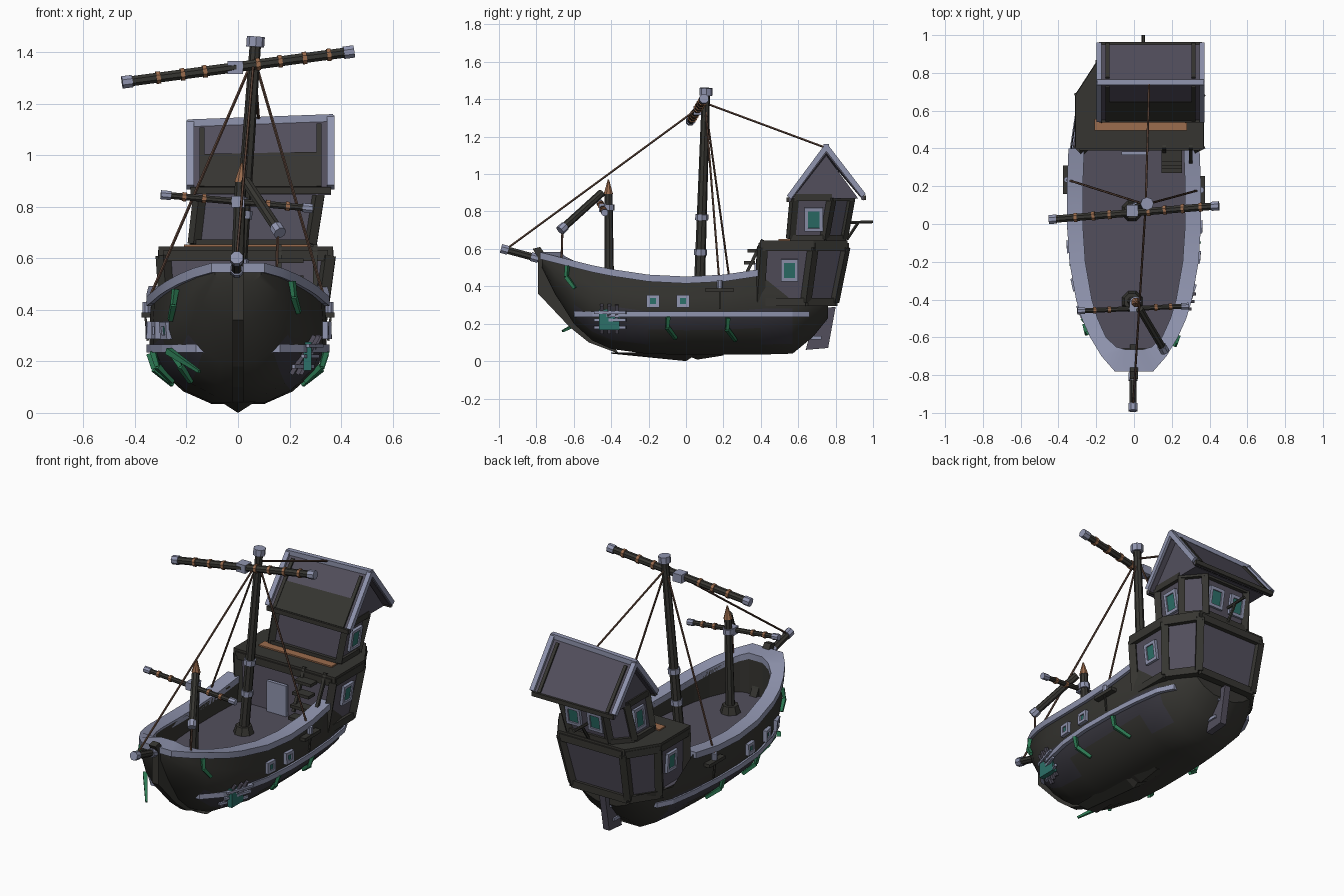
import bpy, bmesh, math
from mathutils import Vector as V, Matrix

if "Cube" in bpy.data.objects:
    bpy.data.objects.remove(bpy.data.objects["Cube"])

def mat(name, r, g, b):
    m = bpy.data.materials.new(name)
    m.diffuse_color = (r, g, b, 1)
    m.use_nodes = True
    m.node_tree.nodes["Principled BSDF"].inputs["Base Color"].default_value = m.diffuse_color
    return m

DARK = mat("dark_timber", .037, .036, .031)
SLATE = mat("slate_strake", .042, .040, .052)
WALL = mat("plum_planks", .085, .078, .108)
TRIM = mat("pale_trim", .28, .30, .43)
TEAL = mat("teal_glass", .025, .16, .14)
GREEN = mat("seaweed_green", .025, .19, .085)
ROPE = mat("rope_brown", .12, .065, .045)
COPPER = mat("copper_brown", .33, .15, .075)

def finish(name, bm, mats, smooth=None):
    bmesh.ops.recalc_face_normals(bm, faces=bm.faces)
    me = bpy.data.meshes.new(name)
    bm.to_mesh(me)
    bm.free()
    ob = bpy.data.objects.new(name, me)
    bpy.context.collection.objects.link(ob)
    for m in mats if isinstance(mats, list) else [mats]:
        me.materials.append(m)
    if smooth:
        bpy.ops.object.select_all(action='DESELECT')
        ob.select_set(True)
        bpy.context.view_layer.objects.active = ob
        bpy.ops.object.shade_smooth_by_angle(angle=math.radians(smooth))
    return ob

def loft(name, rings, m, closed=True, caps=True, smooth=None):
    bm = bmesh.new()
    rows = [[bm.verts.new(p) for p in r] for r in rings]
    n = len(rows[0])
    for a, b in zip(rows, rows[1:]):
        for i in range(n if closed else n - 1):
            j = (i + 1) % n
            bm.faces.new((a[i], a[j], b[j], b[i]))
    if caps:
        bm.faces.new(rows[0])
        bm.faces.new(rows[-1])
    return finish(name, bm, m, smooth)

def bar(name, p, q, r, m, r2=None, n=8, smooth=None):
    p, q = V(p), V(q)
    d = q - p
    bm = bmesh.new()
    rot = d.to_track_quat('Z', 'Y').to_matrix().to_4x4() @ Matrix.Rotation(math.pi / n, 4, 'Z')
    bmesh.ops.create_cone(bm, cap_ends=True, segments=n, radius1=r, radius2=r if r2 is None else r2,
                          depth=d.length, matrix=Matrix.Translation((p + q) / 2) @ rot)
    return finish(name, bm, m, smooth)

def box(name, c, s, m, axes=None):
    bm = bmesh.new()
    bmesh.ops.create_cube(bm, size=1, matrix=Matrix.Diagonal((*s, 1)))
    rot = Matrix(axes).transposed().to_4x4() if axes else Matrix()
    bm.transform(Matrix.Translation(V(c)) @ rot)
    return finish(name, bm, m)

def plate(name, yz, x0, x1, m):
    return loft(name, [[(x, y, z) for y, z in yz] for x in (x0, x1)], m)

def interp(x, xs, ys):
    if x <= xs[0]: return ys[0]
    for i in range(len(xs) - 1):
        if x <= xs[i + 1]:
            return ys[i] + (ys[i + 1] - ys[i]) * (x - xs[i]) / (xs[i + 1] - xs[i])
    return ys[-1]

# Hull lines: station, bottom height, sheer height, half width
Y = [-.77, -.70, -.60, -.50, -.40, -.20, 0, .20, .40, .57, .68, .76]
ZB = [.50, .36, .20, .11, .065, .038, .035, .035, .035, .04, .13, .23]
ZT = [.57, .55, .525, .50, .48, .45, .44, .45, .48, .48, .47, .45]
HW = [.09, .16, .22, .265, .295, .33, .343, .343, .335, .31, .27, .22]
U = [0, .12, .32, .55, .75, 1]
F = [.3, .62, .88, 1, 1, .98]

def half(y, z):
    zb, zt = interp(y, Y, ZB), interp(y, Y, ZT)
    return interp(y, Y, HW) * interp((z - zb) / (zt - zb), U, F)

rings = []
for y, zb, zt in zip(Y, ZB, ZT):
    zs = [min(zb + u * (zt - zb), .34 if y > .45 else 1) for u in U]
    right = [(half(y, z), y, z) for z in zs]
    rings.append([(-x, y, z) for x, y, z in reversed(right)] + right)
hull = loft("hull", rings, [DARK, SLATE], closed=False, smooth=35)
for f in hull.data.polygons:
    c = f.center
    if .13 < c.z < .24 and -.62 < c.y < .5 and abs(c.x) > .15:
        f.material_index = 1

# Deck, bulwark lining and capping rail
dy = [-.66, -.6, -.5, -.4, -.2, 0, .2, .4, .6]
loft("deck", [[(-half(y, .34) + .01, y, .34), (half(y, .34) - .01, y, .34)] for y in dy],
     WALL, closed=False, caps=False)
side = []
for i in range(9):
    y, w, z = Y[i], HW[i], ZT[i]
    xi, yi = (.045, -.665) if i == 0 else (.095, -.65) if i == 1 else (w - .072, y)
    side.append(((w + .012, y - (.01 if i == 0 else 0), z), (xi, yi, z)))
loop = [((-o[0], *o[1:]), (-n[0], *n[1:])) for o, n in reversed(side)] + side
up = lambda p, d: (p[0], p[1], p[2] + d)
loft("capping_rail", [[up(o, -.025), up(o, .012), up(n, .012), up(n, -.025)] for o, n in loop], TRIM, smooth=25)
loft("bulwark_lining", [[up(n, 0), (n[0], n[1], .335)] for o, n in loop], DARK, closed=False, caps=False)

# Wale bands, stem and keel
wy = [-.60, -.5, -.4, -.2, 0, .2, .4, .57, .66]
for s in (1, -1):
    loft("wale_band", [[(s * (half(y, .25) + dx), y, z) for dx, z in
                        ((-.02, .235), (.016, .235), (.016, .265), (-.02, .265))] for y in wy], TRIM)
plate("stem", [(-.79, .36), (-.79, .55), (-.82, .60), (-.78, .61), (-.73, .54), (-.66, .38), (-.55, .18),
               (-.40, .10), (-.36, .04), (-.52, .10), (-.62, .18)], -.022, .022, DARK)
loft("keel", [[(-.07, y, .045), (.07, y, .045), (0, y, z)] for y, z in ((-.4, .04), (0, .0), (.03, .02), (.06, .008), (.2, .03))], DARK)
# Rudder with hinges
plate("rudder", [(.64, .06), (.76, .07), (.80, .29), (.70, .28)], -.02, .02, WALL)
for y, z in ((.66, .125), (.69, .22)):
    box("rudder_hinge", (0, y + .02, z), (.06, .09, .018), TRIM)

# Windows set on a wall quad
def window(b0, b1, t0, t1, a, b, w, h, name="window"):
    b0, b1, t0, t1 = map(V, (b0, b1, t0, t1))
    c = b0.lerp(b1, a).lerp(t0.lerp(t1, a), b)
    tx = (b1 - b0).normalized()
    n = tx.cross(t0 - b0).normalized()
    ty = n.cross(tx)
    ax = (tx, ty, n)
    for k in (-1, 1):
        box(name + "_frame", c + tx * k * w / 2, (.018, h + .018, .035), TRIM, ax)
        box(name + "_frame", c + ty * k * h / 2, (w + .018, .018, .035), TRIM, ax)
    box(name + "_pane", c, (w, h, .02), TEAL, ax)

# Aft castle storeys: panelled body, corner posts, sills
def storey(name, low, high, z0, z1, r):
    lo = [(x, y, z0) for x, y in low]
    hi = [(x, y, z1) for x, y in high]
    loft(name + "_walls", [lo, hi], WALL)
    for i in range(len(lo)):
        j = (i + 1) % len(lo)
        bar(name + "_post", lo[i], hi[i], r, DARK, n=4)
        bar(name + "_sill", lo[i], lo[j], r, DARK, n=4)
        bar(name + "_plate", hi[i], hi[j], r, DARK, n=4)
    return lo, hi

lowA = [(-.27, .39), (.31, .39), (.31, .64), (.20, .79), (-.17, .79), (-.27, .64)]
topA = [(-.29, .41), (.35, .41), (.35, .68), (.24, .85), (-.18, .85), (-.29, .68)]
lo, hi = storey("lower_castle", lowA, topA, .315, .61, .03)
window(lo[1], lo[2], hi[1], hi[2], .58, .58, .075, .10)
window(lo[5], lo[0], hi[5], hi[0], .42, .58, .075, .10)
loft("castle_floor", [[(x, y, .31) for x, y in lowA], [(x, y, .32) for x, y in lowA]], DARK)
grow = [(.03 + (x - .03) * 1.06, .63 + (y - .63) * 1.06) for x, y in topA]
loft("castle_deck", [[(x, y, z) for x, y in grow] for z in (.60, .645)], DARK)
box("deck_plank", (.035, .525, .647), (.49, .06, .012), COPPER)
lowB = [(-.17, .56), (.28, .56), (.28, .74), (.19, .84), (-.08, .84), (-.17, .74)]
topB = [(-.145, .58), (.315, .58), (.315, .78), (.23, .88), (-.06, .88), (-.145, .78)]
lo, hi = storey("upper_castle", lowB, topB, .655, .875, .026)
window(lo[1], lo[2], hi[1], hi[2], .6, .47, .08, .11)
window(lo[5], lo[0], hi[5], hi[0], .4, .47, .08, .11)
for a in (.24, .76):
    window(lo[3], lo[4], hi[3], hi[4], a, .5, .08, .10)
box("door", (0, .375, .43), (.13, .02, .19), TRIM)

# Gabled roof with pale trim, rafters and a dark lower strip
X0, X1 = -.185, .36
tip = lambda x, d=0: V((x, .75, 1.125 + .02 * (x - X0) / (X1 - X0) + d))
front = lambda x: V((x, .55, .875))
back = lambda x: V((x, .95, .885))
loft("gable", [[(x, .57, .87), (x, .92, .87), (x, .75, 1.10)] for x in (-.155, .33)], WALL)
for eave in (front, back):
    loft("roof_slope", [[eave(x), tip(x), tip(x, -.035), eave(x) + V((0, 0, -.03))] for x in (X0, X1)], WALL)
    for x in (X0, X1):
        bar("gable_trim", eave(x), tip(x), .02, TRIM, n=4)
    for x in (-.14, .315):
        bar("roof_rafter", eave(x), eave(x).lerp(tip(x), .9), .014, DARK, n=4)
    bar("eave_beam", eave(X0) + V((0, 0, -.012)), eave(X1) + V((0, 0, -.012)), .018, DARK, n=4)
bar("ridge_trim", tip(X0 - .01), tip(X1 + .01), .02, TRIM, n=4)
off = V((0, -.005, .004))
loft("roof_patch", [[front(x) + off, front(x).lerp(tip(x), .5) + off, front(x).lerp(tip(x), .5), front(x)]
                    for x in (-.14, .315)], DARK)
# Stern lantern arm
bar("lantern_arm", (.05, .86, .74), (.05, 1.0, .745), .009, DARK, n=6)
bar("lantern_brace", (.05, .86, .65), (.05, .92, .74), .009, DARK, n=6)

# Stairs to the castle deck
for i, z in enumerate((.39, .455, .525, .59)):
    box("stair_step", (.2, .30 + .02 * i, z), (.11, .06, .018), DARK)
for x in (.16, .30):
    bar("stair_rail", (x, .30, .42), (x, .41, .65), .012, DARK, n=4)

# Masts, yards, boom and bowsprit
def spar(name, p, q, r, caps=(1,), bands=(), clamps=(), r2=None):
    p, q = V(p), V(q)
    d = (q - p).normalized()
    bar(name, p, q, r, DARK, r2, smooth=30)
    for t in caps:
        c = p.lerp(q, t)
        bar(name + "_cap", c - d * .02, c + d * .02, r + .005, TRIM)
    for t, m, k in [(t, COPPER, .008) for t in bands] + [(t, TRIM, .016) for t in clamps]:
        c = p.lerp(q, t)
        bar(name + "_band", c - d * k, c + d * k, r + .005, m)

spar("main_mast", (-.01, .07, .34), (.068, .107, 1.44), .030, clamps=(.22, .39), r2=.022)
spar("main_yard", (-.43, .025, 1.285), (.43, .095, 1.40), .021, caps=(0, 1),
     bands=(.14, .25, .35, .59, .69, .80, .91))
box("yard_clamp", (-.01, .07, 1.34), (.06, .06, .05), TRIM)
bar("main_mast_cap", (.068, .107, 1.42), (.07, .108, 1.46), .028, TRIM)
spar("fore_mast", (-.01, -.41, .34), (.01, -.415, .90), .027, caps=(), clamps=(.86,), r2=.022)
bar("fore_mast_tip", (.01, -.415, .895), (.015, -.415, .97), .026, COPPER, r2=.004)
spar("fore_yard", (-.28, -.46, .845), (.27, -.435, .795), .014, caps=(0, 1), bands=(.13, .27, .72, .86))
box("fore_yard_clamp", (0, -.44, .82), (.05, .05, .045), TRIM)
spar("fore_boom", (.03, -.45, .90), (.155, -.66, .71), .021)
spar("bowsprit", (-.005, -.74, .535), (-.005, -.97, .597), .021, caps=(.3, 1))
for x, y in ((-.01, .07), (-.01, -.41)):
    bar("mast_collar", (x, y, .335), (x, y, .385), .06, DARK, r2=.045)

# Rigging, channels and deadeyes
top = (.062, .103, 1.38)
ropes = [(top, (-.005, -.96, .60)), (top, (.08, .75, 1.14)), (top, (-.355, .235, .42)),
         (top, (.345, .18, .41)), ((.155, -.66, .71), (.15, -.665, .55))]
for p, q in ropes:
    bar("rigging_rope", p, q, .006, ROPE, n=5)
for s, y in ((1, .18), (-1, .235)):
    box("shroud_channel", (s * .35, y, .38), (.05, .15, .02), DARK)
    bar("deadeye", (s * .355, y, .39), (s * .355, y, .43), .016, TRIM)
    bar("chain_plate", (s * .36, y, .38), (s * .35, y, .28), .006, DARK, n=4)

# Hull ports
def hull_pt(s, y, z, d=0):
    return V((s * (half(y, z) + d), y, z))

for s, ys in ((1, (-.175, -.015)), (-1, (-.12, -.32, -.46))):
    for y in ys:
        e = [hull_pt(s, y - s * .04, z, .004) for z in (.28, .36)]
        g = [hull_pt(s, y + s * .04, z, .004) for z in (.28, .36)]
        window(e[0], g[0], e[1], g[1], .5, .5, .05, .05, "hull_port")

# Boarded-up breach on the starboard bow
box("breach_patch", hull_pt(1, -.41, .22, .006), (.03, .11, .11), TEAL)
for k in (-.04, 0, .04):
    bar("breach_upright", hull_pt(1, -.41 + k, .15, .02), hull_pt(1, -.41 + k, .30, .02), .012, WALL, n=4)
    bar("breach_crossbar", hull_pt(1, -.49, .22 + k, .025), hull_pt(1, -.32, .22 + k, .025), .010, TRIM, n=4)

# Seaweed strands clinging to the planks
weeds = [(1, -.62, .45), (1, -.08, .18), (1, .24, .17), (-1, -.56, .42), (-1, -.45, .18), (-1, -.2, .18), (-1, .15, .17)]
for s, y, z in weeds:
    pts = [hull_pt(s, y - .015, z + .06, .014), hull_pt(s, y - .02, z, .022), hull_pt(s, y + .025, z - .06, .014)]
    for a, b in zip(pts, pts[1:]):
        bar("seaweed", a, b, .015, GREEN, n=4, r2=.012)
bar("seaweed_frond", (-.27, -.5, .24), (-.15, -.66, .16), .018, GREEN, n=4, r2=.008)
